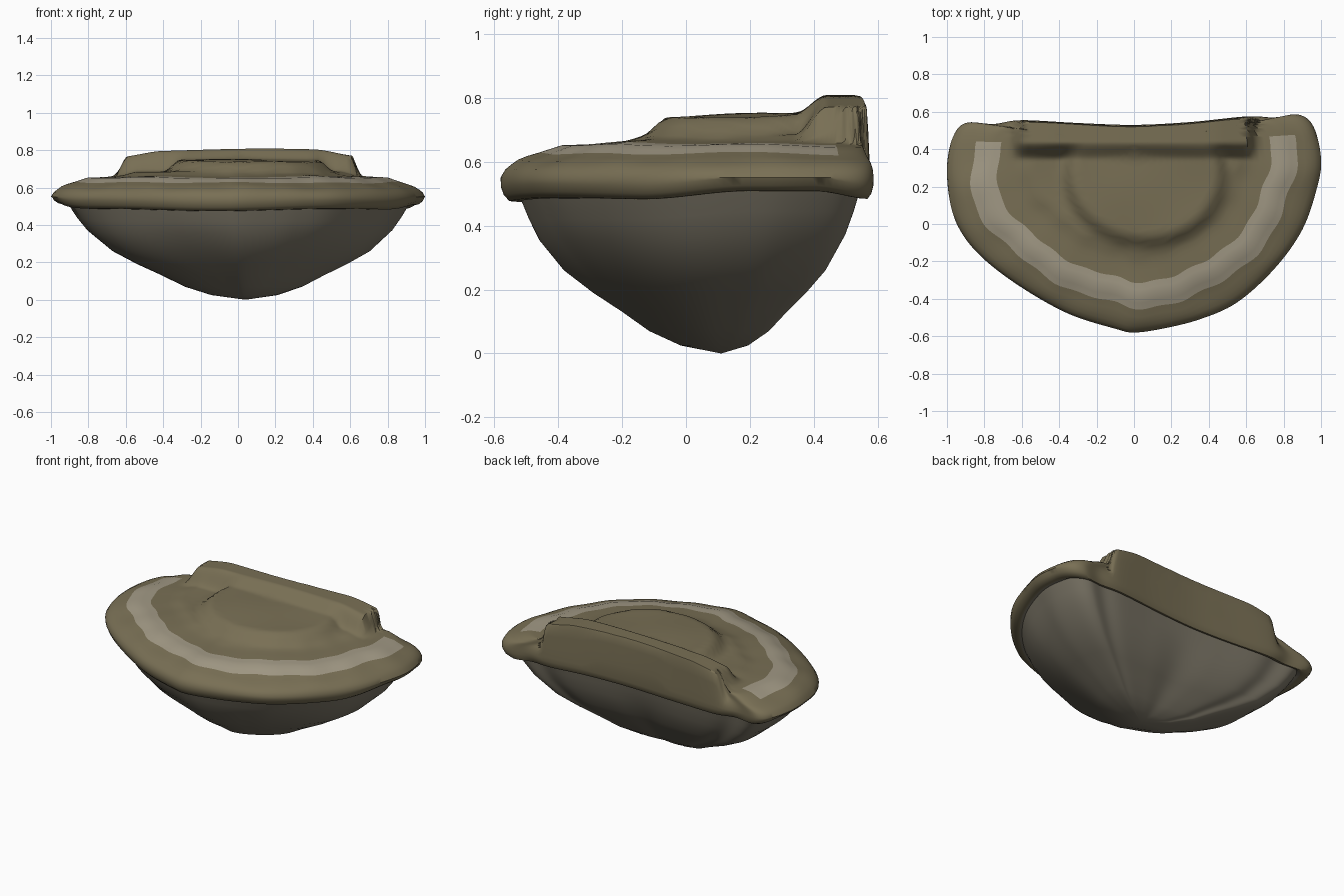
import bpy
import bmesh
from math import sin, atan2
from mathutils import Vector

cube = bpy.data.objects.get("Cube")
if cube:
    bpy.data.objects.remove(cube, do_unlink=True)


def make_material(name, colour):
    material = bpy.data.materials.new(name)
    material.use_nodes = True
    material.diffuse_color = (*colour, 1)
    shader = material.node_tree.nodes["Principled BSDF"]
    shader.inputs["Base Color"].default_value = (*colour, 1)
    shader.inputs["Roughness"].default_value = 0.9
    return material


def step(low, high, value):
    """Smooth ramp from 0 at low to 1 at high."""
    t = min(1, max(0, (value - low) / (high - low)))
    return t * t * (3 - 2 * t)


def profile(points, s):
    """Height read from a piecewise linear profile with falling scale."""
    for (s0, z0), (s1, z1) in zip(points, points[1:]):
        if s >= s1:
            return z0 + (z1 - z0) * (s0 - s) / (s0 - s1)
    return points[-1][1]


def smooth_loop(points, cuts):
    """Closed Catmull-Rom curve through the points."""
    count = len(points)
    loop = []
    for i in range(count):
        a, b, c, d = (Vector(points[(i + k) % count]) for k in (-1, 0, 1, 2))
        for j in range(cuts):
            t = j / cuts
            loop.append(0.5 * (2 * b + (c - a) * t
                               + (2 * a - 5 * b + 4 * c - d) * t ** 2
                               + (3 * b - a - 3 * c + d) * t ** 3))
    return loop


# Half-round plan of the ledge, starting at the middle of the back
OUTLINE = [(0, .53), (-.3, .54), (-.6, .555), (-.75, .535), (-.9, .54),
           (-.97, .46), (-1, .3), (-.98, .1), (-.92, -.05), (-.8, -.19),
           (-.6, -.34), (-.35, -.48), (-.1, -.56), (0, -.58), (.15, -.56),
           (.35, -.51), (.55, -.42), (.75, -.24), (.9, -.03), (.98, .2),
           (1, .35), (.96, .52), (.88, .585), (.75, .57), (.6, .575), (.3, .545)]
TOP_PROFILE = [(1, .55), (.985, .575), (.95, .6), (.87, .625), (.8, .65),
               (.73, .655), (.62, .665), (.55, .685), (0, .69)]
UNDER_PROFILE = [(.91, .485), (.87, .42), (.82, .355), (.7, .26), (.57, .19),
                 (.44, .13), (.32, .07), (.18, .025)]
TOP_CENTRE = Vector((0, .42))
LOW_POINT = Vector((.04, .11))
BAND_OUTER, BAND_INNER = .87, .73

outline = smooth_loop(OUTLINE, 8)


def top_height(p, s):
    """Shallow shelf with a raised platform and a ridge along the back."""
    x, y = p
    z = profile(TOP_PROFILE, s)
    z += .006 * sin(7 * x + 2) * sin(9 * y) * step(1, .9, s)
    # platform
    r = Vector(((x - .06) / .44, (y - .26) / .38)).length
    z += (.055 + .02 * y) * step(1.05, .84, r)
    # back ridge
    ends = step(-.66, -.59, x) * step(.65, .61, x)
    crest = .8 + .008 * sin(4 * x + 1) - .03 * step(.4, .65, abs(x))
    weight = ends * step(.34, .44, y) * step(1.01, .93, s)
    return z + (crest - z) * weight


def top_ring(s):
    ring = []
    for q in outline:
        d = q - TOP_CENTRE
        a = atan2(d.x, -d.y)
        wobble = (.012 * sin(9 * a) + .007 * sin(23 * a + 1)) * step(1, .9, s) * s
        p = TOP_CENTRE + d * (s + wobble)
        ring.append((p.x, p.y, top_height(p, s)))
    return ring


def lip_ring(s, z):
    ring = []
    for q in outline:
        p = LOW_POINT + (q - LOW_POINT) * s
        lift = .03 * step(-.15, .2, p.y) * step(.6, .4, p.y)
        ring.append((p.x, p.y, z + lift + .006 * sin(5 * p.x - 1)))
    return ring


def under_ring(s, z):
    ring = []
    for q in outline:
        d = q - LOW_POINT
        a = atan2(d.x, -d.y)
        bulge = 1 + .025 * sin(5 * a + 1) * step(.9, .7, s)
        p = LOW_POINT + d * s * bulge
        lift = .025 * step(-.15, .2, p.y) * step(.7, .9, s)
        ring.append((p.x, p.y, z + lift))
    return ring


def band_rule(face):
    """Pale worn strip on the rim, stopping short of the back corners."""
    c = face.calc_center_median()
    return c.y < .44 + .03 * step(-.5, .5, c.x)


bm = bmesh.new()


def add_ring(points):
    return [bm.verts.new(p) for p in points]


def bridge(upper, lower, rule):
    count = len(upper)
    for i in range(count):
        j = (i + 1) % count
        face = bm.faces.new((upper[i], upper[j], lower[j], lower[i]))
        face.material_index = rule(face)


def cap(ring, point, index):
    tip = bm.verts.new(point)
    for i, v in enumerate(ring):
        face = bm.faces.new((v, ring[(i + 1) % len(ring)], tip))
        face.material_index = index


# Top surface, from the rim inward
scales = [1, .985, .965, .94, .91, BAND_OUTER, .835, .8, .765, BAND_INNER]
scales += [BAND_INNER * (1 - k / 24) for k in range(1, 24)]
rim = previous = add_ring(top_ring(1))
for outer, inner in zip(scales, scales[1:]):
    ring = add_ring(top_ring(inner))
    in_band = BAND_INNER <= inner < BAND_OUTER
    bridge(previous, ring, lambda f: int(in_band and band_rule(f)))
    previous = ring
cap(previous, (*TOP_CENTRE, top_height(TOP_CENTRE, 0)), 0)

# Rounded lip below the rim
previous = rim
for s, z in ((.998, .525), (.985, .5), (.96, .482), (.93, .48)):
    ring = add_ring(lip_ring(s, z))
    bridge(previous, ring, lambda f: 0)
    previous = ring

# Tapering underside
for s, z in UNDER_PROFILE:
    ring = add_ring(under_ring(s, z))
    bridge(previous, ring, lambda f: 2)
    previous = ring
cap(previous, (*LOW_POINT, 0), 2)

bmesh.ops.recalc_face_normals(bm, faces=bm.faces)
mesh = bpy.data.meshes.new("rock_ledge")
bm.to_mesh(mesh)
bm.free()

ledge = bpy.data.objects.new("rock_ledge", mesh)
bpy.context.collection.objects.link(ledge)
for name, colour in (("brown earth", (.19, .16, .09)),
                     ("pale worn stone", (.36, .32, .235)),
                     ("grey brown rock", (.2, .18, .135))):
    mesh.materials.append(make_material(name, colour))

bpy.ops.object.select_all(action="DESELECT")
ledge.select_set(True)
bpy.context.view_layer.objects.active = ledge
bpy.ops.object.shade_smooth_by_angle(angle=.9)
